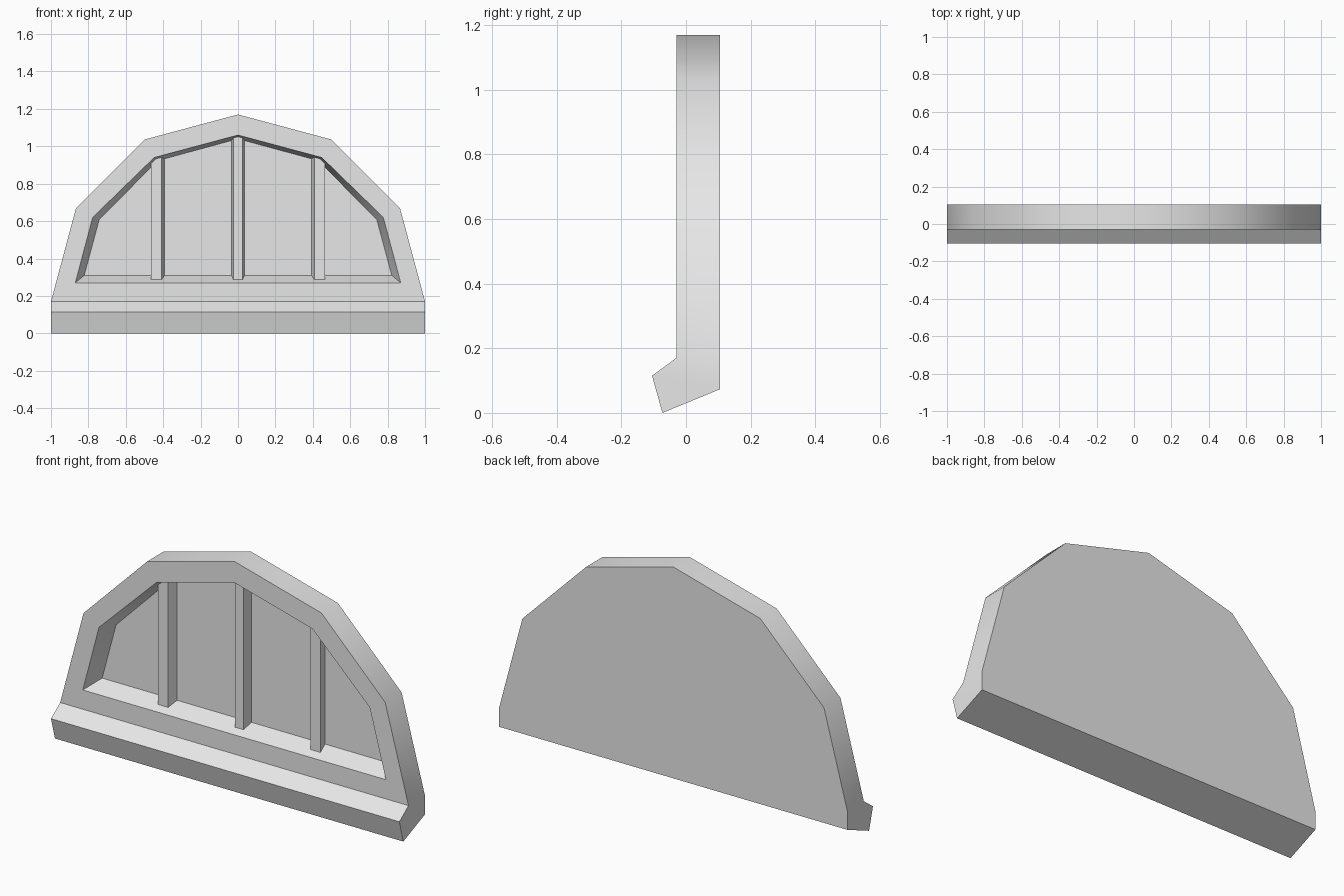
import bpy, bmesh, math

cube = bpy.data.objects.get("Cube")
if cube:
    bpy.data.objects.remove(cube, do_unlink=True)

GREY = (0.8, 0.8, 0.8, 1)
stone = bpy.data.materials.new("light_grey")
stone.use_nodes = True
stone.diffuse_color = GREY
stone.node_tree.nodes["Principled BSDF"].inputs["Base Color"].default_value = GREY

FRONT, BACK, PANEL = -0.03, 0.105, 0.06
SPRING = 0.17  # height where the arch starts


def finish(name, bm):
    bmesh.ops.recalc_face_normals(bm, faces=bm.faces[:])
    mesh = bpy.data.meshes.new(name)
    bm.to_mesh(mesh)
    bm.free()
    mesh.materials.append(stone)
    obj = bpy.data.objects.new(name, mesh)
    bpy.context.collection.objects.link(obj)
    return obj


def mirrored(half):
    """Complete a left-hand outline whose last point lies on the centre line."""
    return half + [(-x, z) for x, z in reversed(half[:-1])]


def ring(bm, outline, y):
    return [bm.verts.new((x, y, z)) for x, z in outline]


def bridge(bm, a, b, closed=True):
    n = len(a)
    for i in range(n if closed else n - 1):
        j = (i + 1) % n
        bm.faces.new((a[i], a[j], b[j], b[i]))


# Arched window frame with recessed panel and projecting sill, as one shell
arch = [(-math.cos(math.pi * i / 6), SPRING + math.sin(math.pi * i / 6)) for i in range(7)]
opening = mirrored([(-0.87, 0.27), (-0.777, 0.62), (-0.448, 0.94), (0, 1.06)])
inset = mirrored([(-0.822, 0.31), (-0.742, 0.608), (-0.43, 0.923), (0, 1.04)])

bm = bmesh.new()
outer = ring(bm, arch, FRONT)
rim = ring(bm, opening, FRONT)
recess = ring(bm, inset, PANEL)
rear = ring(bm, arch, BACK)
bridge(bm, outer, rim)
bridge(bm, rim, recess)
bm.faces.new(recess)
bridge(bm, outer, rear, closed=False)

# Sill profile swept between the two ends of the arch
sill = [(-0.105, 0.115), (-0.073, 0), (BACK, 0.073)]
ends = []
for x, k in ((-1, 0), (1, -1)):
    ends.append([outer[k]] + [bm.verts.new((x, y, z)) for y, z in sill] + [rear[k]])
    bm.faces.new(ends[-1])
bridge(bm, ends[0][:4], ends[1][:4], closed=False)
bm.faces.new(rear + [ends[1][3], ends[0][3]])

frame = finish("arched_frame", bm)
bpy.ops.object.select_all(action="DESELECT")
frame.select_set(True)
bpy.context.view_layer.objects.active = frame
bpy.ops.object.shade_smooth_by_angle(angle=math.radians(31))


# Upright bars, tapered from the panel to their front face
def bar(name, front, back, top):
    bm = bmesh.new()
    section = [(front[0], 0.01), (front[1], 0.01), (back[1], 0.075), (back[0], 0.075)]
    low = [bm.verts.new((x, y, 0.2)) for x, y in section]
    high = [bm.verts.new((x, y, top)) for x, y in section]
    bridge(bm, low, high)
    bm.faces.new(low)
    bm.faces.new(high)
    finish(name, bm)


bar("centre_bar", (-0.025, 0.025), (-0.038, 0.038), 1.08)
for side, s in (("right", -1), ("left", 1)):
    bar(side + "_bar", (s * 0.408, s * 0.466), (s * 0.387, s * 0.455), 0.965)
